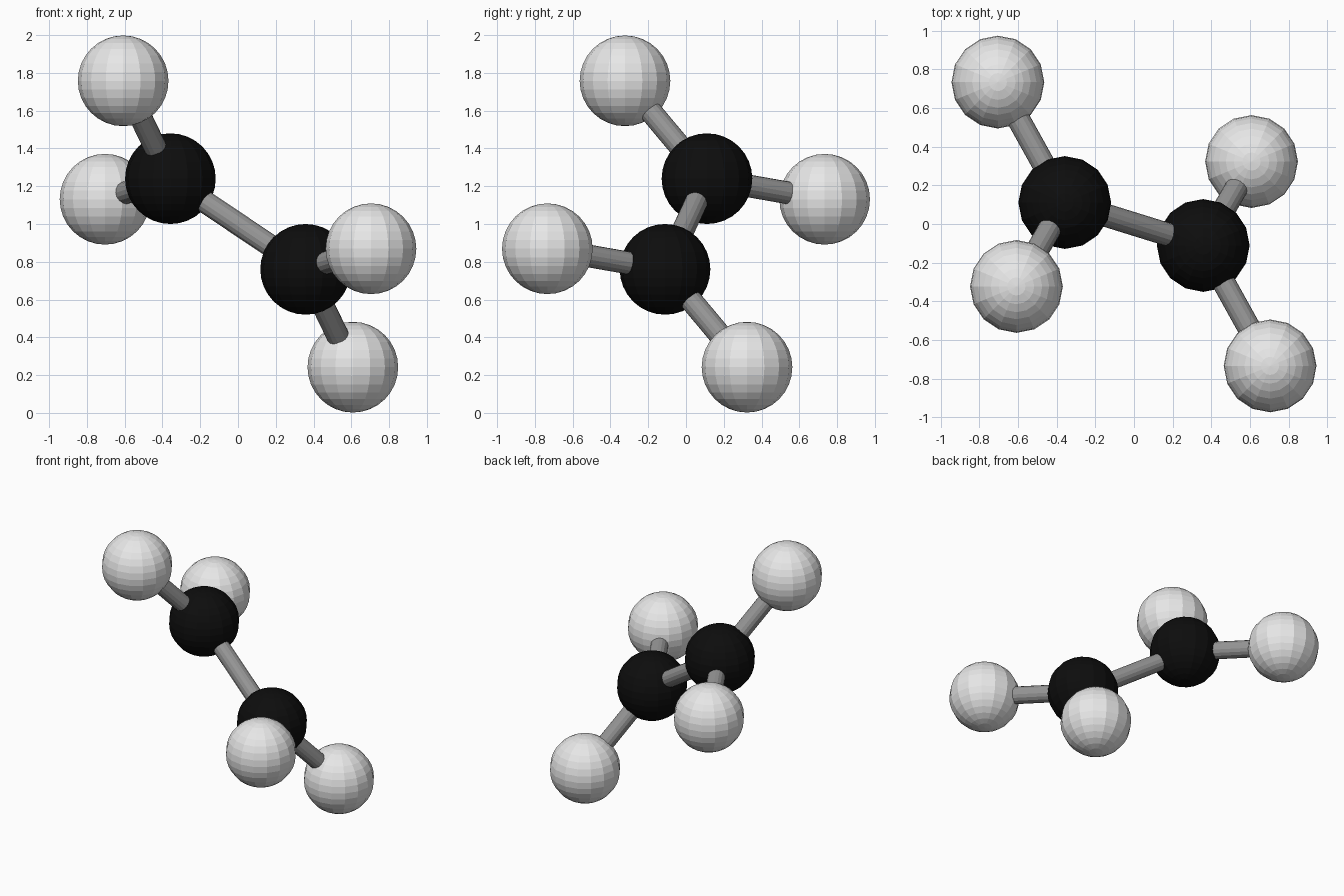
import bpy
from mathutils import Vector

if "Cube" in bpy.data.objects:
    bpy.data.objects.remove(bpy.data.objects["Cube"])


def material(name, value):
    m = bpy.data.materials.new(name)
    m.diffuse_color = (value, value, value, 1)
    m.use_nodes = True
    m.node_tree.nodes["Principled BSDF"].inputs["Base Color"].default_value = m.diffuse_color
    return m


WHITE = material("light_grey", 0.8)
BLACK = material("black", 0.004)
GREY = material("mid_grey", 0.3)
CENTRE = Vector((0, 0, 1))


def atom(name, pos, mat):
    bpy.ops.mesh.primitive_uv_sphere_add(segments=16, ring_count=16, radius=0.24, location=pos)
    ob = bpy.context.object
    ob.name = name
    ob.data.materials.append(mat)


def bond(name, a, b):
    d = b - a
    bpy.ops.mesh.primitive_cylinder_add(vertices=16, radius=0.06, depth=d.length, location=(a + b) / 2)
    ob = bpy.context.object
    ob.name = name
    ob.rotation_mode = 'QUATERNION'
    ob.rotation_quaternion = d.to_track_quat('Z', 'Y')
    ob.data.materials.append(GREY)


# One half of the molecule, relative to its centre; the other half is its point reflection
carbon = Vector((-0.358, 0.111, 0.24))
hydrogens = [Vector((-0.608, -0.323, 0.758)), Vector((-0.704, 0.734, 0.131))]

for side, s in (("upper", 1), ("lower", -1)):
    c = CENTRE + s * carbon
    atom(f"{side}_carbon_atom", c, BLACK)
    for i, h in enumerate(hydrogens, 1):
        p = CENTRE + s * h
        atom(f"{side}_hydrogen_atom_{i}", p, WHITE)
        bond(f"{side}_hydrogen_bond_{i}", c, p)

# Bond joining the two carbons
bond("carbon_bond", CENTRE + carbon, CENTRE - carbon)
